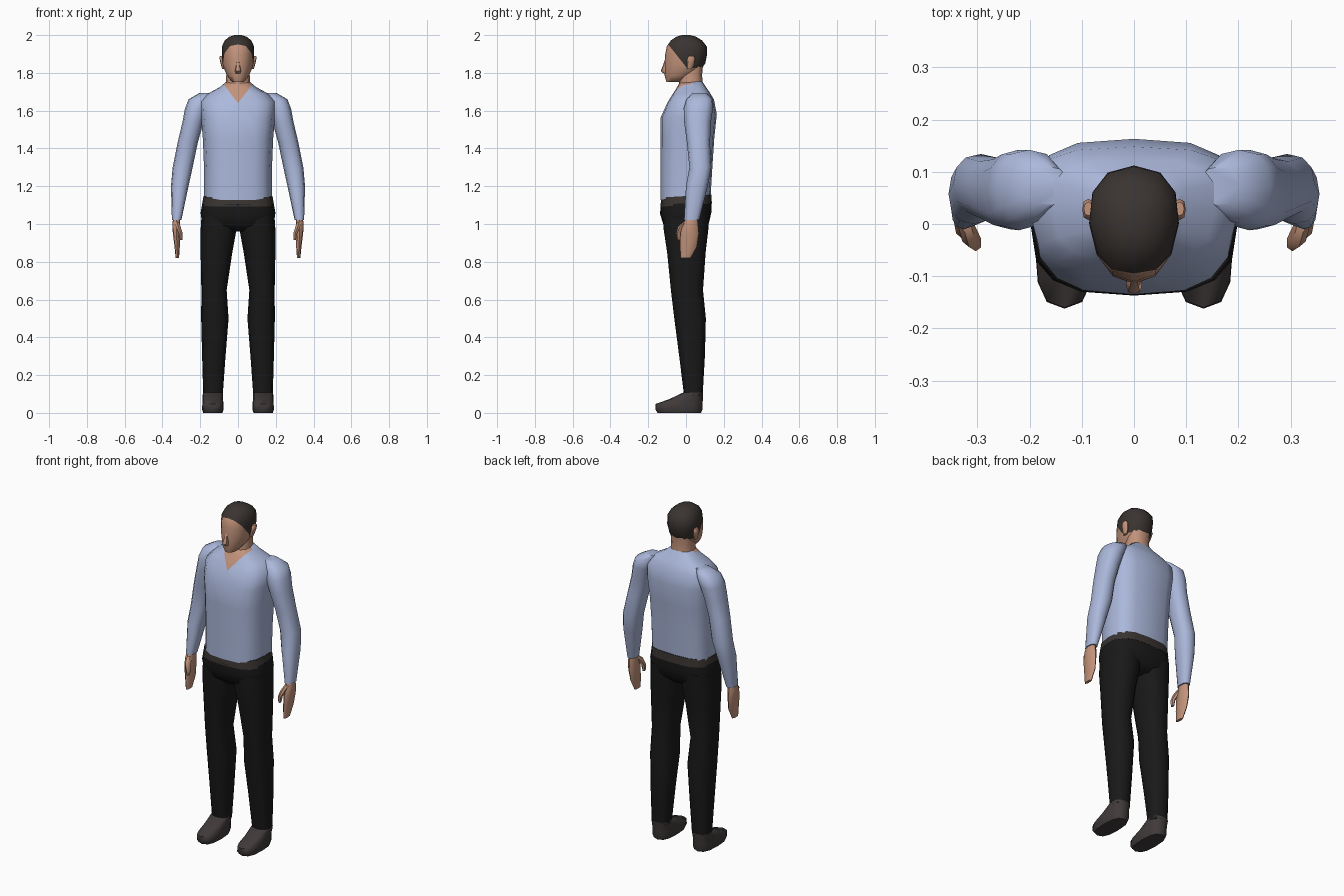
import bpy, bmesh, math
from mathutils import Vector


def mat(name, rgb):
    m = bpy.data.materials.new(name)
    m.diffuse_color = (*rgb, 1)
    return m


SHIRT = mat("light_blue_cloth", (0.41, 0.48, 0.71))
SKIN = mat("skin", (0.54, 0.29, 0.195))
HAIR = mat("dark_hair", (0.042, 0.034, 0.031))
PANTS = mat("black_cloth", (0.0095, 0.0095, 0.0095))
BELT = mat("belt_leather", (0.04, 0.034, 0.031))
SHOE = mat("shoe_leather", (0.052, 0.042, 0.042))


def loft(name, rings, mats, n=12, p=0.8, taper=0.0, slope=0.0, cuts=(), rule=None, smooth=50):
    """Stack rounded rings (z, x0, x1, y0, y1); optional planar cuts and colour rule."""
    bm = bmesh.new()
    rows = []
    for z, x0, x1, y0, y1 in rings:
        row = []
        for i in range(n):
            a = 2 * math.pi * i / n - math.pi / 2
            c, s = math.cos(a), math.sin(a)
            u = math.copysign(abs(c) ** p, c) if abs(c) > 1e-6 else 0.0
            v = math.copysign(abs(s) ** p, s) if abs(s) > 1e-6 else 0.0
            x = (x0 + x1) / 2 + (x1 - x0) / 2 * u * (1 + taper * v)
            y = (y0 + y1) / 2 + (y1 - y0) / 2 * v
            row.append(bm.verts.new((x, y, z + slope * y)))
        rows.append(row)
    for a, b in zip(rows, rows[1:]):
        for i in range(n):
            j = (i + 1) % n
            bm.faces.new((a[i], a[j], b[j], b[i]))
    bm.faces.new(rows[0])
    bm.faces.new(rows[-1])
    bmesh.ops.recalc_face_normals(bm, faces=bm.faces)
    for co, no, pick in cuts:
        fs = [f for f in bm.faces if pick(f.calc_center_median())]
        es = list({e for f in fs for e in f.edges})
        vs = list({v for f in fs for v in f.verts})
        bmesh.ops.bisect_plane(bm, geom=vs + es + fs, plane_co=co, plane_no=no)
    for f in bm.faces:
        f.material_index = rule(f.calc_center_median()) if rule else 0
    me = bpy.data.meshes.new(name)
    bm.to_mesh(me)
    bm.free()
    for m in mats:
        me.materials.append(m)
    ob = bpy.data.objects.new(name, me)
    bpy.context.collection.objects.link(ob)
    bpy.ops.object.select_all(action='DESELECT')
    ob.select_set(True)
    bpy.context.view_layer.objects.active = ob
    bpy.ops.object.shade_smooth_by_angle(angle=math.radians(smooth))
    return ob


def centred(rings):
    return [(z, -r, r, y0, y1) for z, r, y0, y1 in rings]


def pair(name, rings, mats, **kw):
    """Build a part on both sides of the body."""
    loft("left_" + name, rings, mats, **kw)
    loft("right_" + name, [(z, -x1, -x0, y0, y1) for z, x0, x1, y0, y1 in rings], mats, **kw)


# Shirt body with a skin V at the collar
V_TIP, V_RISE = 1.64, 1.3
front = lambda c: c.y < 0.02 and c.z > 1.57
loft("shirt", centred([
    (1.135, 0.180, -0.135, 0.130), (1.30, 0.180, -0.135, 0.140),
    (1.45, 0.186, -0.135, 0.150), (1.57, 0.196, -0.135, 0.163),
    (1.65, 0.200, -0.098, 0.148), (1.69, 0.155, -0.072, 0.125),
    (1.72, 0.100, -0.052, 0.105), (1.75, 0.063, -0.034, 0.086)]),
    [SHIRT, SKIN], n=16, p=0.68, taper=0.06, slope=0.06,
    cuts=[((0, 0, V_TIP), (-V_RISE, 0, 1), front), ((0, 0, V_TIP), (V_RISE, 0, 1), front)],
    rule=lambda c: int(c.y < 0.02 and c.z > V_TIP + V_RISE * abs(c.x)))

# Sleeves from shoulder to wrist
pair("sleeve", [
    (1.02, 0.300, 0.350, -0.010, 0.070), (1.20, 0.262, 0.355, 0.000, 0.115),
    (1.30, 0.240, 0.346, 0.018, 0.134), (1.43, 0.213, 0.320, 0.005, 0.127),
    (1.54, 0.182, 0.294, -0.010, 0.132), (1.61, 0.160, 0.281, -0.012, 0.142),
    (1.66, 0.140, 0.262, 0.002, 0.142), (1.693, 0.125, 0.205, 0.035, 0.110)],
    [SHIRT], n=12, p=0.85)

# Hands and thumbs
pair("hand", [
    (0.82, 0.312, 0.330, -0.028, 0.025), (0.88, 0.308, 0.336, -0.032, 0.058),
    (0.95, 0.308, 0.345, -0.030, 0.068), (1.00, 0.306, 0.348, -0.015, 0.064),
    (1.035, 0.308, 0.342, 0.000, 0.060)], [SKIN], n=8)
pair("thumb", [
    (0.915, 0.294, 0.308, -0.046, -0.026), (0.95, 0.292, 0.314, -0.052, -0.020),
    (0.985, 0.302, 0.330, -0.044, 0.005), (1.01, 0.310, 0.338, -0.015, 0.030)],
    [SKIN], n=6)

# Neck
loft("neck", centred([
    (1.69, 0.072, -0.035, 0.092), (1.75, 0.065, -0.037, 0.088),
    (1.79, 0.062, -0.030, 0.085), (1.84, 0.062, -0.020, 0.090)]), [SKIN])

# Head, with the hair split off along the hairline
HAIR_LOW = 1.825
hairline = lambda c: 1.945 - 1.25 * (c.y + 0.09)
loft("head", centred([
    (1.752, 0.032, -0.104, -0.020), (1.785, 0.058, -0.113, 0.040),
    (1.82, 0.073, -0.113, 0.082), (1.85, 0.081, -0.114, 0.102),
    (1.90, 0.086, -0.110, 0.112), (1.94, 0.085, -0.102, 0.110),
    (1.972, 0.070, -0.080, 0.085), (1.992, 0.045, -0.050, 0.052),
    (2.00, 0.018, -0.022, 0.022)]),
    [SKIN, HAIR], p=0.9, taper=0.10,
    cuts=[((0, -0.09, 1.945), (0, 1.25, 1), lambda c: True),
          ((0, 0, HAIR_LOW), (0, 0, 1), lambda c: c.y > -0.02)],
    rule=lambda c: int(c.z > hairline(c) and c.z > HAIR_LOW), smooth=60)

# Nose and ears
loft("nose", centred([
    (1.796, 0.012, -0.118, -0.095), (1.810, 0.016, -0.134, -0.095),
    (1.84, 0.010, -0.122, -0.095), (1.875, 0.006, -0.110, -0.095)]), [SKIN], n=8)
pair("ear", [
    (1.82, 0.068, 0.084, 0.005, 0.030), (1.85, 0.070, 0.092, 0.004, 0.044),
    (1.88, 0.076, 0.099, 0.008, 0.048), (1.89, 0.078, 0.096, 0.016, 0.042)],
    [SKIN], n=8)

# Belt
loft("belt", centred([
    (1.10, 0.190, -0.136, 0.137), (1.148, 0.183, -0.130, 0.134)]),
    [BELT], n=16, p=0.68, slope=0.06)

# Trousers: seat and two legs
loft("trouser_seat", centred([
    (0.965, 0.150, -0.080, 0.085), (1.00, 0.190, -0.118, 0.122),
    (1.06, 0.198, -0.137, 0.136), (1.11, 0.189, -0.135, 0.136)]),
    [PANTS], n=16, p=0.7, slope=0.06)
pair("trouser_leg", [
    (0.09, 0.081, 0.184, -0.010, 0.088), (0.30, 0.066, 0.190, -0.036, 0.100),
    (0.50, 0.050, 0.195, -0.062, 0.105), (0.65, 0.060, 0.194, -0.080, 0.090),
    (0.85, 0.030, 0.198, -0.100, 0.104), (0.97, 0.008, 0.198, -0.118, 0.118),
    (1.06, 0.004, 0.192, -0.120, 0.125)], [PANTS], n=12, p=0.8)

# Shoes
pair("shoe", [
    (0.0, 0.082, 0.184, -0.150, 0.080), (0.018, 0.076, 0.190, -0.162, 0.087),
    (0.048, 0.077, 0.189, -0.160, 0.088), (0.072, 0.079, 0.188, -0.090, 0.089),
    (0.108, 0.080, 0.186, -0.014, 0.090)], [SHOE], n=12, p=0.75)
